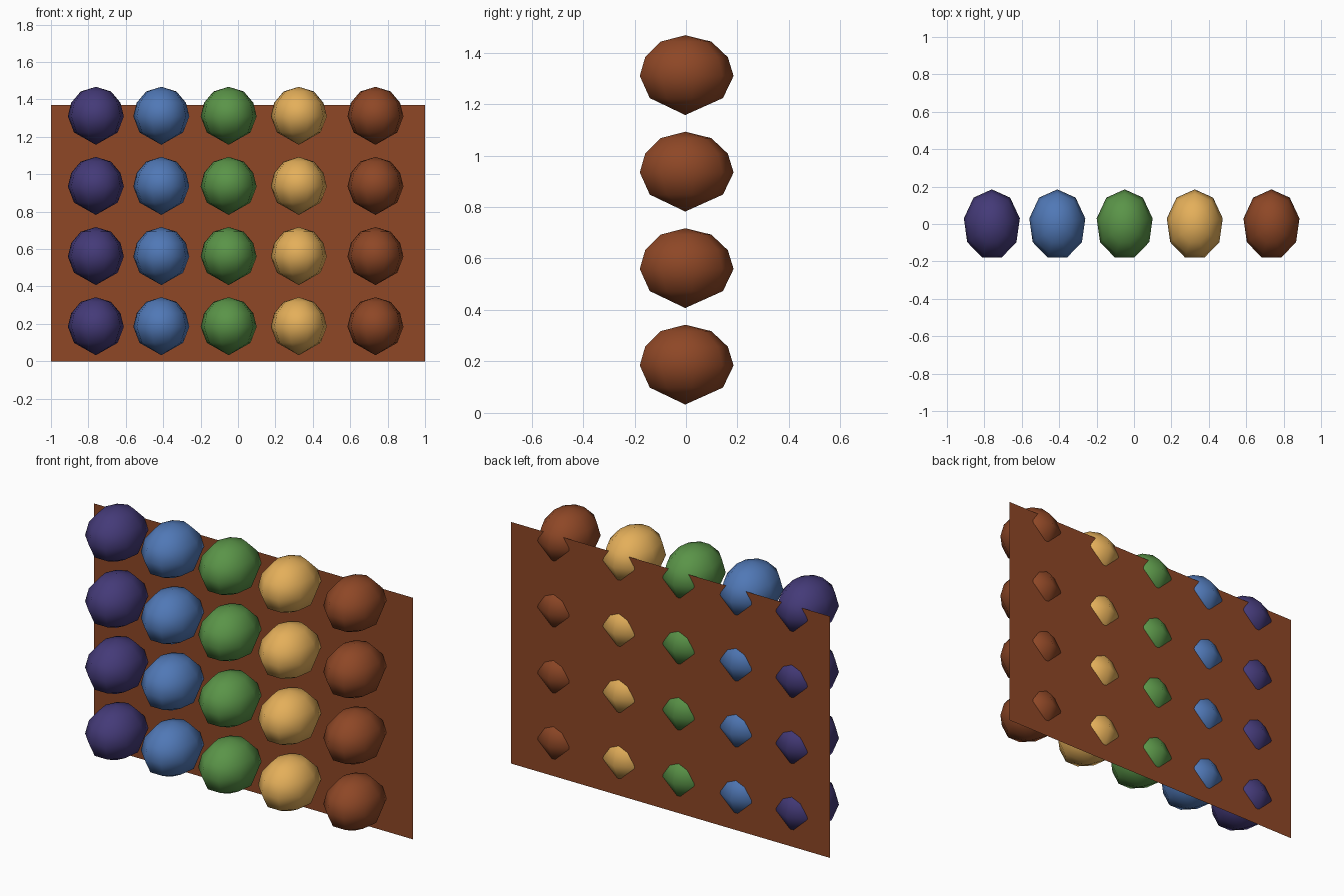
import bpy, bmesh, math

if "Cube" in bpy.data.objects:
    bpy.data.objects.remove(bpy.data.objects["Cube"])


def srgb(r, g, b):
    def lin(c):
        c /= 255
        return c / 12.92 if c <= 0.04045 else ((c + 0.055) / 1.055) ** 2.4
    return (lin(r), lin(g), lin(b), 1)


def material(name, rgb):
    m = bpy.data.materials.new(name)
    m.diffuse_color = srgb(*rgb)
    m.use_nodes = True
    m.node_tree.nodes["Principled BSDF"].inputs["Base Color"].default_value = m.diffuse_color
    return m


def make_object(name, bm, mat, smooth):
    bmesh.ops.recalc_face_normals(bm, faces=bm.faces)
    for f in bm.faces:
        f.smooth = smooth
    me = bpy.data.meshes.new(name)
    bm.to_mesh(me)
    bm.free()
    me.materials.append(mat)
    ob = bpy.data.objects.new(name, me)
    bpy.context.collection.objects.link(ob)
    return ob


brown = material("brown", (142, 71, 38))
columns = [
    ("indigo", -0.76, material("indigo", (68, 58, 120))),
    ("blue", -0.41, material("blue", (80, 120, 182))),
    ("green", -0.05, material("green", (90, 148, 72))),
    ("yellow", 0.325, material("yellow", (228, 175, 90))),
    ("brown", 0.735, brown),
]

# Thin back board
bm = bmesh.new()
corners = [(-1, 0), (1, 0), (1, 1.37), (-1, 1.37)]
bm.faces.new([bm.verts.new((x, 0.138, z)) for x, z in corners])
board = make_object("back_board", bm, brown, False)
# face the front
if board.data.polygons[0].normal.y > 0:
    board.data.flip_normals()

# Low-poly ball: rings (radius, height) around z, a corner facing the back
SIDES = 9
RINGS = [(0.78, -0.575), (1.0, -0.02), (0.88, 0.45), (0.54, 0.84)]


def ball(name, x, z, mat):
    bm = bmesh.new()

    def point(r, a, h):
        return bm.verts.new((x + 0.152 * r * math.sin(a),
                             -0.003 + 0.188 * r * math.cos(a),
                             z + 0.155 * h))
    rings = [[point(r, math.tau * i / SIDES, h) for i in range(SIDES)]
             for r, h in RINGS]
    bottom, top = point(0, 0, -1), point(0, 0, 1)
    for i in range(SIDES):
        j = (i + 1) % SIDES
        bm.faces.new((bottom, rings[0][j], rings[0][i]))
        bm.faces.new((top, rings[-1][i], rings[-1][j]))
        for a, b in zip(rings, rings[1:]):
            bm.faces.new((a[i], a[j], b[j], b[i]))
    make_object(name, bm, mat, True)


# Five columns of four balls
for color, x, mat in columns:
    for row in range(4):
        ball(f"{color}_ball_{row + 1}", x, 0.1875 + 0.375 * row, mat)
